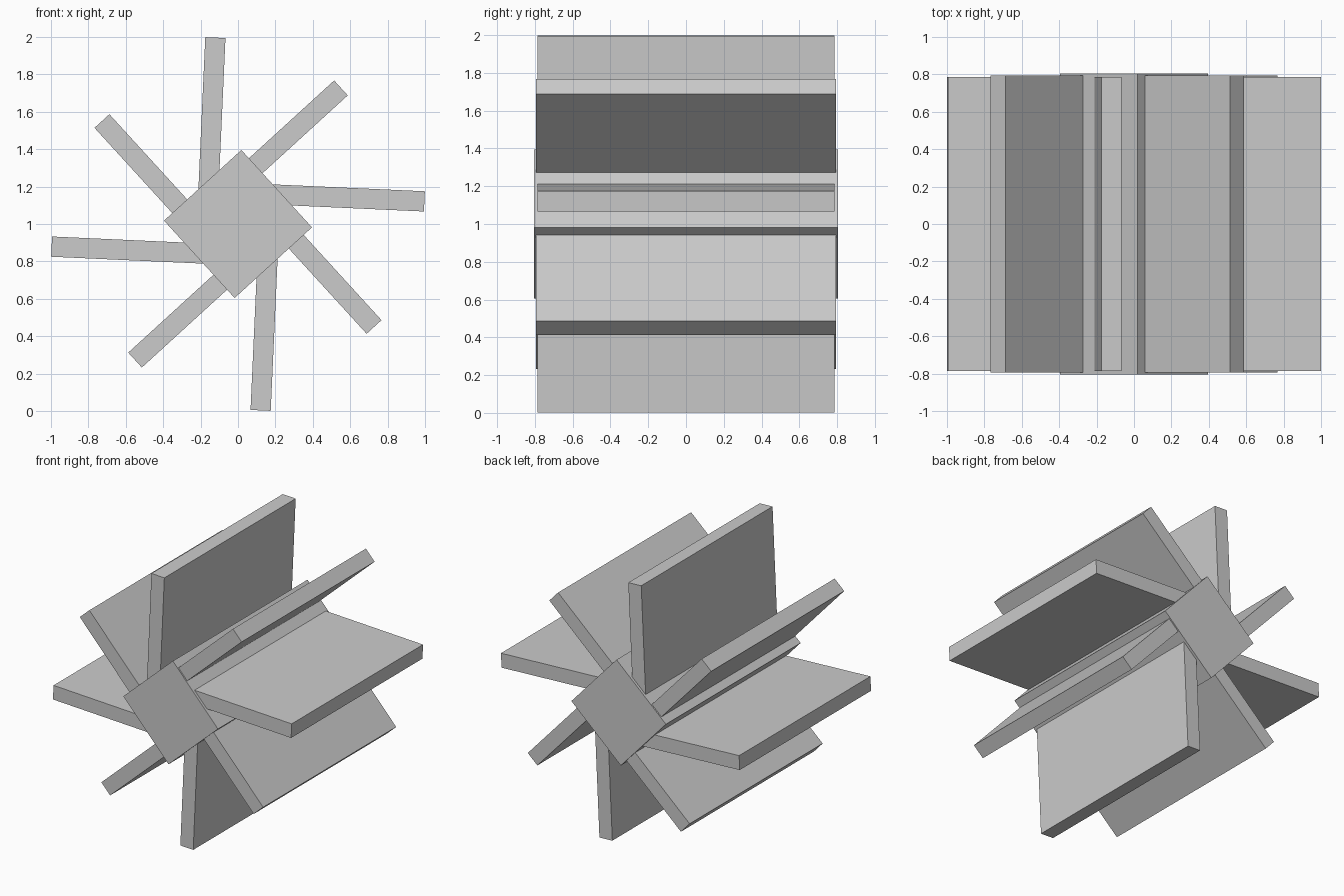
import bpy
from math import radians
from mathutils import Matrix

if "Cube" in bpy.data.objects:
    bpy.data.objects.remove(bpy.data.objects["Cube"])

CENTER = Matrix.Translation((0, 0, 1.0))
TILT = 2.6  # whole wheel leans slightly clockwise seen from the front


def box(name, size, offset, angle):
    """Box placed at offset, then turned clockwise (front view) about the hub axis."""
    bpy.ops.mesh.primitive_cube_add(size=1)
    ob = bpy.context.object
    ob.name = name
    turn = CENTER @ Matrix.Rotation(radians(angle), 4, 'Y')
    ob.data.transform(turn @ Matrix.Translation(offset) @ Matrix.Diagonal((*size, 1)))
    return ob


# Square hub running the full width
box("hub", (0.56, 1.61, 0.56), (0, 0, 0), 45 + TILT)

# Off-centre paddles: four long ones on the corners, four shorter on the faces
for i in range(4):
    for name, turn, inner, outer, width in (
        ("long_paddle", 0, 0.15, 0.99, 1.57),
        ("short_paddle", 45, 0.22, 0.897, 1.59),
    ):
        box(f"{name}_{i + 1}", (0.108, width, outer - inner),
            (-0.166, 0, (inner + outer) / 2), 90 * i + turn + TILT)
